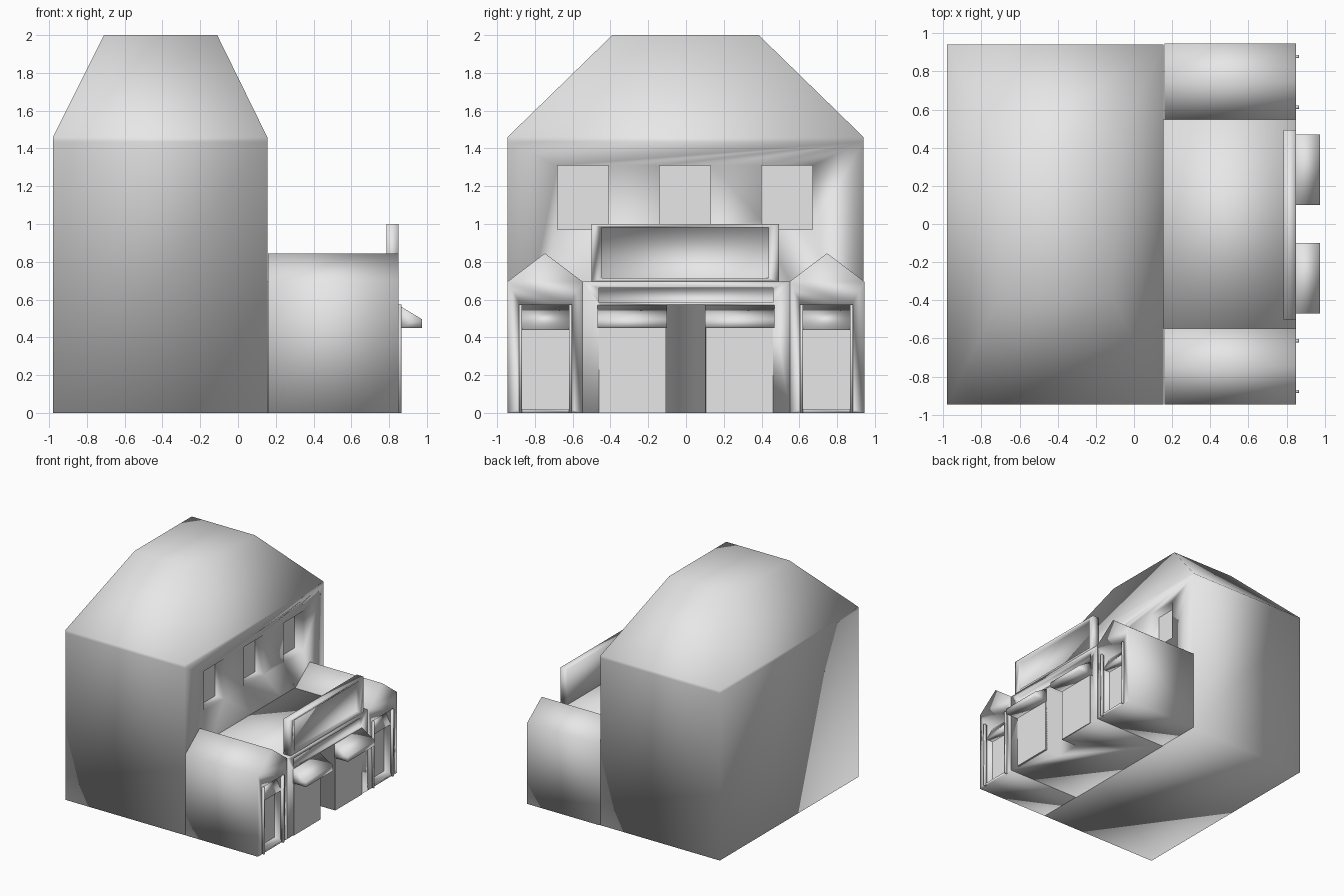
import bpy, bmesh

cube = bpy.data.objects.get("Cube")
if cube:
    bpy.data.objects.remove(cube)

grey = bpy.data.materials.new("plain_grey")
grey.use_nodes = True
GREY = (0.8, 0.8, 0.8, 1)
grey.diffuse_color = GREY
grey.node_tree.nodes["Principled BSDF"].inputs["Base Color"].default_value = GREY


def finish(name, bm, smooth=True):
    bmesh.ops.recalc_face_normals(bm, faces=bm.faces)
    for f in bm.faces:
        f.smooth = smooth
    mesh = bpy.data.meshes.new(name)
    bm.to_mesh(mesh)
    bm.free()
    mesh.materials.append(grey)
    obj = bpy.data.objects.new(name, mesh)
    bpy.context.collection.objects.link(obj)
    return obj


def loft(name, sections, smooth=True):
    """Skin a list of equal-length point loops and cap both ends."""
    bm = bmesh.new()
    loops = [[bm.verts.new(p) for p in s] for s in sections]
    n = len(loops[0])
    for a, b in zip(loops, loops[1:]):
        for i in range(n):
            j = (i + 1) % n
            bm.faces.new((a[i], a[j], b[j], b[i]))
    bm.faces.new(loops[0])
    bm.faces.new(loops[-1])
    return finish(name, bm, smooth)


def rect(x0, x1, y0, y1, z):
    return [(x0, y0, z), (x1, y0, z), (x1, y1, z), (x0, y1, z)]


def box(name, x, y, z, smooth=True):
    return loft(name, [rect(*x, *y, h) for h in z], smooth)


def extrude_x(name, profile, x0, x1):
    return loft(name, [[(x, y, z) for y, z in profile] for x in (x0, x1)])


def recess(target, face_x, depth, y, z, pane=None):
    """Cut a niche into the +x face and optionally line its back with a flat pane."""
    cutter = box("cutter", (face_x - depth, face_x + 0.1), y, z)
    mod = target.modifiers.new("niche", 'BOOLEAN')
    mod.operation = 'DIFFERENCE'
    mod.solver = 'EXACT'
    mod.object = cutter
    bpy.ops.object.select_all(action='DESELECT')
    bpy.context.view_layer.objects.active = target
    target.select_set(True)
    bpy.ops.object.modifier_apply(modifier=mod.name)
    bpy.data.objects.remove(cutter)
    for f in target.data.polygons:
        f.use_smooth = True
    if pane:
        back = face_x - depth
        box(pane, (back - 0.002, back + 0.004), y, z, smooth=False)


# Tall main block with its hipped, flat-topped roof
WALL, FRONT = 0.155, 0.85
main = loft("main_building", [
    rect(-0.98, WALL, -0.945, 0.94, 0),
    rect(-0.98, WALL, -0.945, 0.94, 1.435),
    rect(-0.98, WALL, -0.945, 0.94, 1.46),
    rect(-0.71, -0.11, -0.39, 0.385, 2),
])
for i, y in enumerate((-0.545, -0.005, 0.535)):
    recess(main, WALL, 0.09, (y - 0.135, y + 0.135), (0.97, 1.31), f"upper_window_{i + 1}")

# Low shop hall with a band, two shop windows and a recessed entrance
hall = box("shop_hall", (WALL, FRONT), (-0.548, 0.55), (0, 0.695))
recess(hall, FRONT, 0.02, (-0.46, 0.46), (0.585, 0.66))
recess(hall, FRONT, 0.15, (-0.105, 0.1), (-0.1, 0.57))
for side, label in ((-1, "right"), (1, "left")):
    y0, y1 = sorted((side * 0.105, side * 0.46))
    box(f"shop_window_{label}", (FRONT - 0.01, FRONT + 0.006), (y0, y1), (0, 0.46), smooth=False)

    # Sloped awning above each shop window
    y0, y1 = sorted((side * 0.1, side * 0.468))
    profile = [(FRONT, 0.45), (0.975, 0.45), (0.975, 0.495), (FRONT, 0.57)]
    loft(f"awning_{label}", [[(x, y, z) for x, z in profile] for y in (y0, y1)])

# Sign board with a sunken panel
sign = box("sign_board", (0.785, FRONT), (-0.5, 0.492), (0.695, 1.0))
recess(sign, FRONT, 0.03, (-0.445, 0.438), (0.715, 0.982))

# Gabled side wings with doorways
for side, label in ((-1, "right"), (1, "left")):
    gable = [(side * y, z) for y, z in
             ((0.548, 0), (0.945, 0), (0.945, 0.695), (0.747, 0.845), (0.548, 0.695))]
    wing = extrude_x(f"wing_{label}", gable, WALL + 0.005, FRONT)
    y0, y1 = sorted((side * 0.612, side * 0.875))
    recess(wing, FRONT, 0.08, (y0, y1), (0.02, 0.57))
    box(f"wing_door_{label}", (FRONT - 0.082, FRONT - 0.076), (y0, y1), (0.02, 0.44), smooth=False)

    # Sloped hood at the head of the doorway
    hood = [(FRONT - 0.08, 0.44), (FRONT - 0.01, 0.44), (FRONT - 0.08, 0.57)]
    loft(f"door_hood_{label}", [[(x, y, z) for x, z in hood] for y in (y0, y1)])

    # Slim posts on either side of the doorway
    for part, y in (("inner", 0.612), ("outer", 0.877)):
        post = sorted((side * (y - 0.008), side * (y + 0.008)))
        box(f"door_post_{part}_{label}", (FRONT - 0.01, 0.865), post, (0, 0.575))
